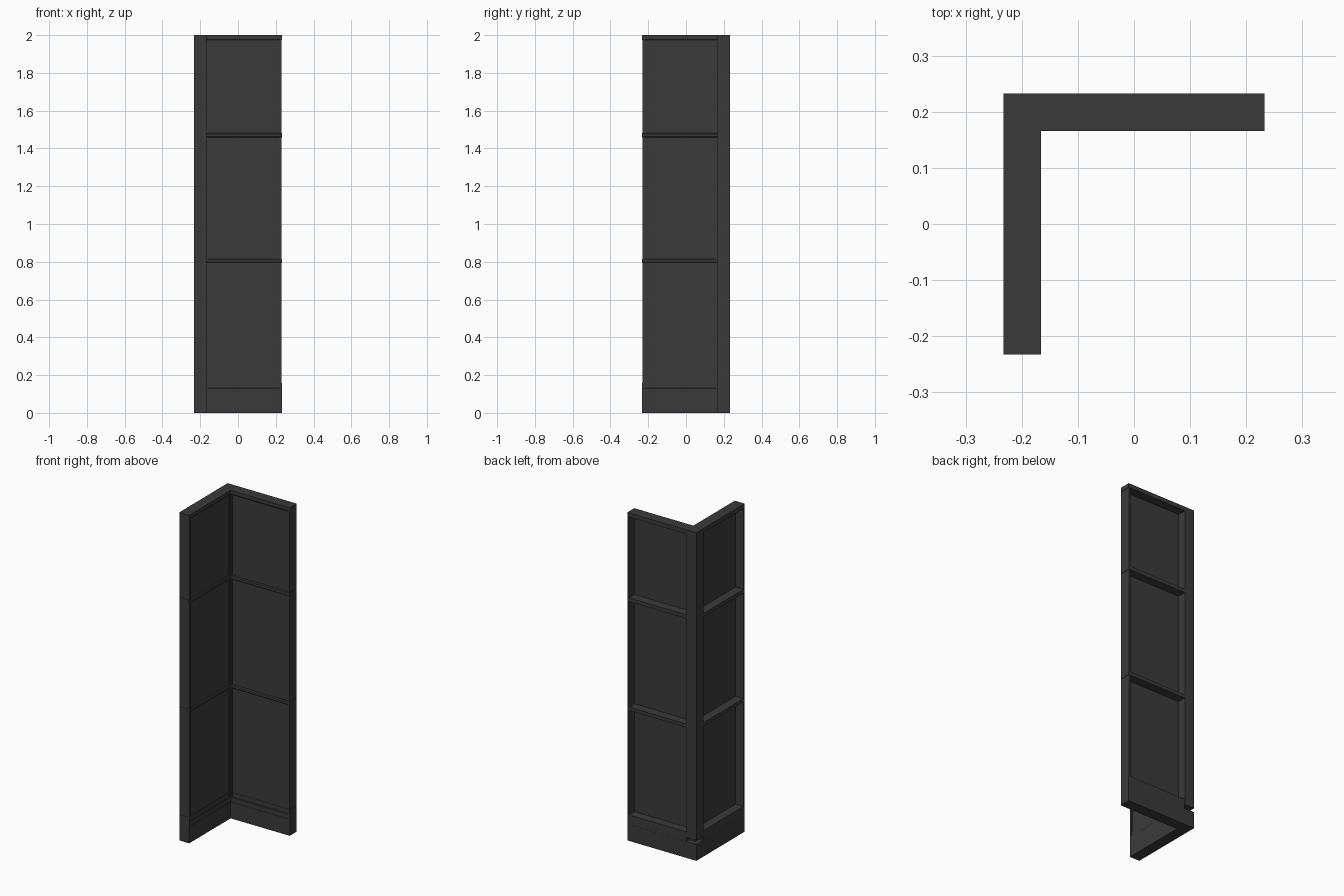
import bpy, bmesh

if "Cube" in bpy.data.objects:
    bpy.data.objects.remove(bpy.data.objects["Cube"])

H = 0.233      # outer half size
I = 0.166      # inner face of each arm

mat = bpy.data.materials.new("dark_grey")
mat.diffuse_color = (0.042, 0.042, 0.042, 1)
mat.use_nodes = True
mat.node_tree.nodes["Principled BSDF"].inputs["Base Color"].default_value = mat.diffuse_color


def prism(name, profile, lo, hi, place):
    """Extrude a 2D profile from lo to hi; place maps (a, b, t) to xyz."""
    bm = bmesh.new()
    n = len(profile)
    v0 = [bm.verts.new(place(a, b, lo)) for a, b in profile]
    v1 = [bm.verts.new(place(a, b, hi)) for a, b in profile]
    bm.faces.new(v0)
    bm.faces.new(v1)
    for i in range(n):
        j = (i + 1) % n
        bm.faces.new((v0[i], v0[j], v1[j], v1[i]))
    bmesh.ops.recalc_face_normals(bm, faces=bm.faces)
    me = bpy.data.meshes.new(name)
    bm.to_mesh(me)
    bm.free()
    me.materials.append(mat)
    ob = bpy.data.objects.new(name, me)
    bpy.context.collection.objects.link(ob)
    return ob


def rect(a0, a1, b0, b1):
    return [(a0, b0), (a1, b0), (a1, b1), (a0, b1)]


def upright(a, b, t):
    return (a, b, t)


# L-shaped plinth
prism("plinth", [(-H, H), (-H, -H), (-I, -H), (-I, I), (H, I), (H, H)],
      0, 0.10, upright)

# Corner post, raised off the plinth on a smaller core
prism("corner_post", rect(-H, -I, I, H), 0.125, 2.0, upright)
prism("corner_post_foot", rect(-0.205, -I, I, 0.205), 0.10, 0.125, upright)

# Profiles of horizontal members: (depth, z)
bottom = [(I + .002, .10), (I + .002, .128), (I + .005, .131),
          (I + .005, .158), (H - .0005, .158), (H - .0005, .10)]


def rail_profile(z0, z1):
    return [(I + .003, z0), (I, z0 + .003), (I, z1 - .005),
            (I + .005, z1), (H, z1), (H, z0)]


top = [(I + .003, 1.974), (I, 1.978), (I, 2.0), (H, 2.0), (H, 1.974)]

# The two arms are mirror images across the diagonal through the corner
arms = {"back": lambda x, y, z: (x, y, z),
        "left": lambda x, y, z: (-y, -x, z)}
for arm, m in arms.items():
    def along(d, z, t, m=m):
        return m(t, d, z)

    def up(a, b, t, m=m):
        return m(a, b, t)

    # Thin infill panel near the inner face
    prism(arm + "_panel", rect(-I, 0.224, 0.173, 0.180), 0.10, 1.99, up)
    # Free end stile and slim inner corner bead
    prism(arm + "_end_stile", rect(0.221, H - .002, I + .001, H - .001),
          0.10, 1.999, up)
    prism(arm + "_corner_bead", rect(-I, -0.158, I + .002, 0.175),
          0.10, 1.99, up)
    # Rails
    prism(arm + "_bottom_rail", bottom, -I, H, along)
    prism(arm + "_lower_rail", rail_profile(.795, .816), -I, H, along)
    prism(arm + "_upper_rail", rail_profile(1.459, 1.482), -I, H, along)
    prism(arm + "_top_rail", top, -I, H, along)
